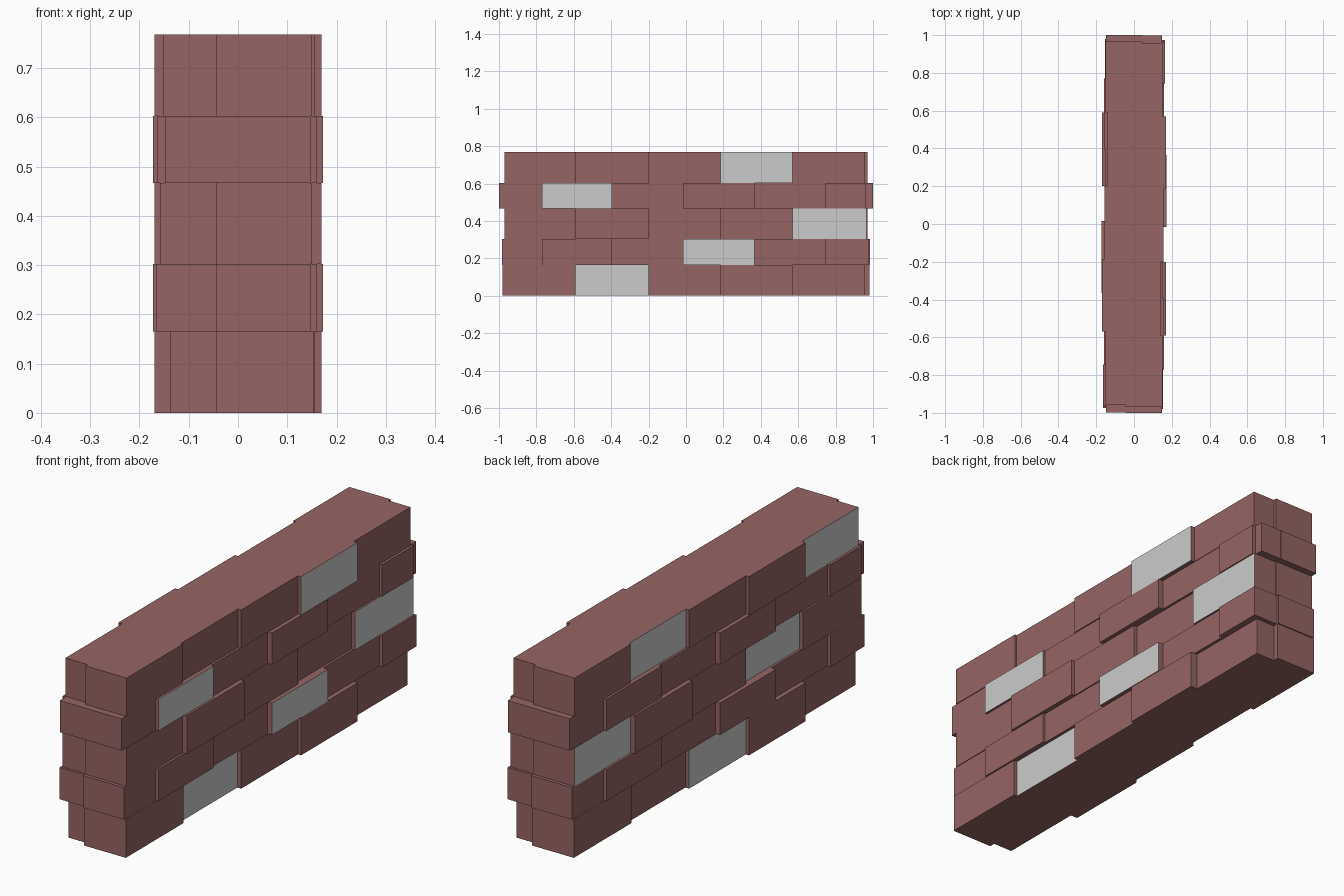
import bpy

if "Cube" in bpy.data.objects:
    bpy.data.objects.remove(bpy.data.objects["Cube"])

brown = bpy.data.materials.new("brick_brown")
brown.diffuse_color = (0.3, 0.13, 0.125, 1)
brown.use_nodes = True
brown.node_tree.nodes["Principled BSDF"].inputs["Base Color"].default_value = brown.diffuse_color

EVEN = [-0.59, -0.2, 0.185, 0.57, 0.955]
ODD = [-0.77, -0.395, -0.015, 0.365, 0.745]

# Each course: z range, front y, brick end positions along y, brick depths,
# header split, grey bricks on the right side, grey bricks on the left side
COURSES = [
    (0.0, 0.165, -0.98, EVEN, [.153, .137, .155, .17, .137], .045, [1], [2]),
    (0.165, 0.302, -0.985, ODD + [.975], [.147, .16, .15, .173, .15, .165], .045, [3], []),
    (0.302, 0.467, -0.97, EVEN[:4] + [.965], [.15, .17, .155, .14, .158], .045, [4], [0, 3]),
    (0.467, 0.603, -1.0, ODD + [.96, .999], [.147, .16, .15, .173, .15, .163, .148], .045, [1], []),
    (0.603, 0.768, -0.97, EVEN, [.15, .14, .155, .17, .152], .045, [3], [1, 4]),
]


def make_object(name, verts, faces, mat=None):
    mesh = bpy.data.meshes.new(name)
    mesh.from_pydata(verts, [], faces)
    if mat:
        mesh.materials.append(mat)
    obj = bpy.data.objects.new(name, mesh)
    bpy.context.collection.objects.link(obj)


panel_verts, panel_faces = [], []
for row, (z0, z1, y0, ends, depths, split, grey_r, grey_l) in enumerate(COURSES):
    # Stepped outline of one long side, then the same turned half round
    half, y = [(-split, y0)], y0
    for d, y1 in zip(depths, ends):
        half += [(d, y), (d, y1)]
        y = y1
    half.append((split, y))
    outline = half + [(-px, -py) for px, py in half]
    n, h = len(outline), len(half)
    verts = [(px, py, z) for z in (z0, z1) for px, py in outline]
    grey = {1 + 2 * k for k in grey_r} | {h + 1 + 2 * k for k in grey_l}
    faces = [tuple(reversed(range(n))), tuple(range(n, 2 * n))]
    for i in range(n):
        j = (i + 1) % n
        quad = (i, j, n + j, n + i)
        if i in grey:
            base = len(panel_verts)
            panel_verts += [verts[v] for v in quad]
            panel_faces.append(tuple(range(base, base + 4)))
        else:
            faces.append(quad)
    make_object(f"brick_course_{row + 1}", verts, faces, brown)

# Grey faces of the odd bricks
make_object("grey_brick_faces", panel_verts, panel_faces)
